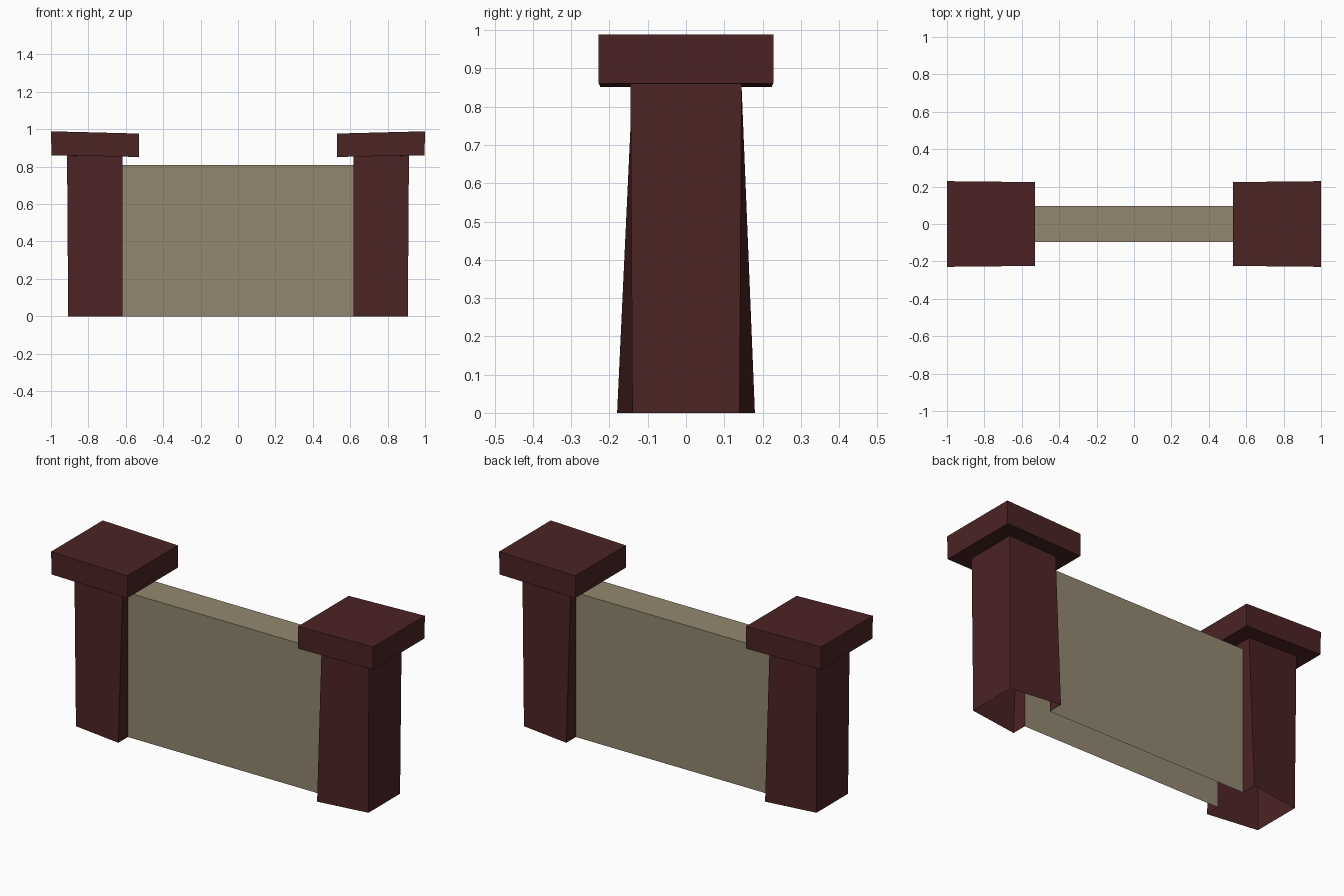
import bpy
import bmesh

if "Cube" in bpy.data.objects:
    bpy.data.objects.remove(bpy.data.objects["Cube"])


def material(name, colour):
    m = bpy.data.materials.new(name)
    m.diffuse_color = (*colour, 1)
    m.use_nodes = True
    m.node_tree.nodes["Principled BSDF"].inputs["Base Color"].default_value = m.diffuse_color
    return m


dark_red = material("dark red brick", (0.072, 0.0168, 0.0174))
tan = material("tan stone", (0.292, 0.243, 0.160))

IN_X = 0.617               # where the wall meets the posts
WALL_Y, WALL_Z = 0.095, 0.81


def make(name, mat, verts, faces):
    mesh = bpy.data.meshes.new(name)
    mesh.from_pydata(verts, [], faces)
    mesh.materials.append(mat)
    bm = bmesh.new()
    bm.from_mesh(mesh)
    bmesh.ops.recalc_face_normals(bm, faces=bm.faces)
    bm.to_mesh(mesh)
    bm.free()
    obj = bpy.data.objects.new(name, mesh)
    bpy.context.collection.objects.link(obj)
    return obj


def loop(s, x_in, y_in, z_in, x_out, y_out, z_out):
    """Four corners, inner pair then outer pair, on side s."""
    return [(s * x_in, -y_in, z_in), (s * x_in, y_in, z_in),
            (s * x_out, y_out, z_out), (s * x_out, -y_out, z_out)]


for side, s in (("left", -1), ("right", 1)):
    # tapered hollow post, open below, with a doorway where the wall joins
    base = loop(s, IN_X, 0.18, 0, 0.908, 0.14, 0)
    head = loop(s, IN_X, 0.14, 0.854, 0.914, 0.145, 0.859)
    x = s * IN_X
    door = [(x, -WALL_Y, 0), (x, -WALL_Y, WALL_Z), (x, WALL_Y, WALL_Z), (x, WALL_Y, 0)]
    make(side + "_post", dark_red, base + head + door,
         [(0, 8, 9, 10, 11, 1, 5, 4), (1, 2, 6, 5), (2, 3, 7, 6), (3, 0, 4, 7)])

    # slightly tilted cap, its underside is a ring around the post head
    under = loop(s, 0.53, 0.224, 0.852, 0.997, 0.228, 0.861)
    top = loop(s, 0.53, 0.224, 0.977, 1.0, 0.229, 0.989)
    faces = [(4, 5, 6, 7)]
    for i in range(4):
        j = (i + 1) % 4
        faces += [(i, j, 4 + j, 4 + i), (i, j, 8 + j, 8 + i)]
    make(side + "_cap", dark_red, under + top + head, faces)

# wall panel: front, top and back, open below and at the posts
section = [(-WALL_Y, 0), (-WALL_Y, WALL_Z), (WALL_Y, WALL_Z), (WALL_Y, 0)]
verts = [(x, y, z) for x in (-IN_X, IN_X) for y, z in section]
make("wall_panel", tan, verts, [(i, i + 4, i + 5, i + 1) for i in range(3)])
